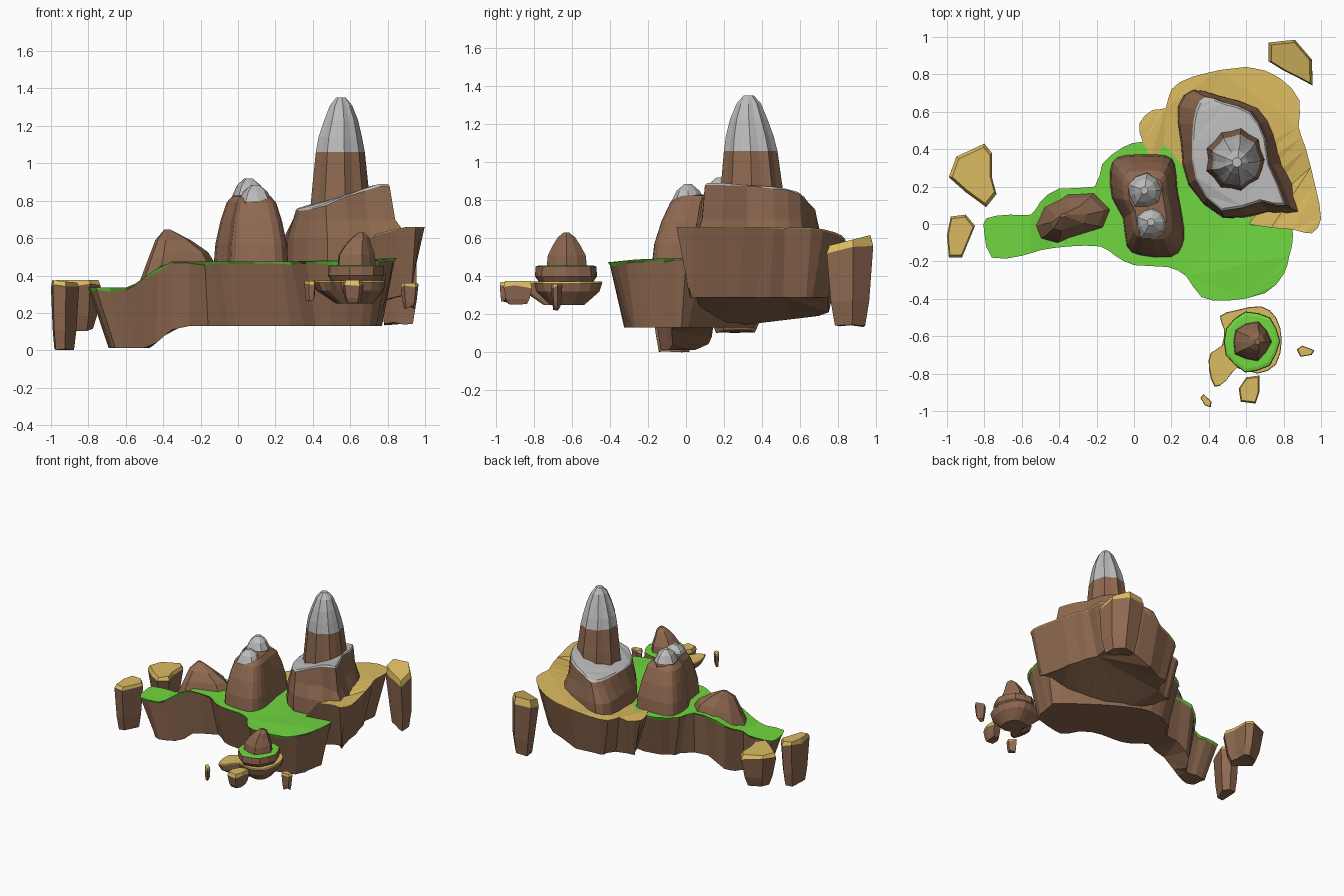
import bpy, bmesh, math, random
from mathutils import Vector

if "Cube" in bpy.data.objects:
    bpy.data.objects.remove(bpy.data.objects["Cube"])

random.seed(4)


def material(name, rgb):
    m = bpy.data.materials.new(name)
    m.diffuse_color = (*rgb, 1)
    m.use_nodes = True
    m.node_tree.nodes["Principled BSDF"].inputs["Base Color"].default_value = m.diffuse_color
    return m


ROCK = material("rock", (.27, .14, .08))
GRASS = material("grass", (.16, .68, .05))
SAND = material("sand", (.72, .50, .12))
SNOW = material("snow", (.50, .50, .50))
PALETTE = [ROCK, GRASS, SAND, SNOW]


def clamp(v):
    return max(0.0, min(1.0, v))


def jit(a):
    return random.uniform(-a, a)


def smooth(pts, steps=2):
    """Closed Catmull-Rom resampling of a plan outline."""
    out, n = [], len(pts)
    for i in range(n):
        a, b, c, d = (Vector(pts[(i + k) % n]) for k in (-1, 0, 1, 2))
        for s in range(steps):
            t = s / steps
            out.append(.5 * (2 * b + (c - a) * t + (2 * a - 5 * b + 4 * c - d) * t * t
                             + (3 * b - a - 3 * c + d) * t ** 3))
    return out


def inset(pts, amount):
    """Move each outline point inward; amount is a function of the point."""
    n = len(pts)
    area = sum(pts[i].cross(pts[(i + 1) % n]) for i in range(n))
    sign = 1 if area > 0 else -1
    out = []
    for i, p in enumerate(pts):
        t = (pts[(i + 1) % n] - pts[i - 1]).normalized()
        out.append(p + Vector((-t.y, t.x)) * sign * amount(p))
    return out


def scaled(pts, s, shift=(0, 0)):
    c = sum(pts, Vector((0, 0))) / len(pts)
    return [c + (p - c) * s + Vector(shift) for p in pts]


def mix(a, b, t):
    return [p.lerp(q, t) for p, q in zip(a, b)]


def lift(pts, z):
    return [(p.x, p.y, z(p) if callable(z) else z) for p in pts]


def loft(name, rings, mats):
    """Skin rings from bottom to top; mats = one per band, then the top cap."""
    bm = bmesh.new()
    rows = [[bm.verts.new(v) for v in r] for r in rings]
    n = len(rows[0])
    for k in range(len(rows) - 1):
        for i in range(n):
            j = (i + 1) % n
            f = bm.faces.new((rows[k][i], rows[k][j], rows[k + 1][j], rows[k + 1][i]))
            f.material_index = PALETTE.index(mats[k])
    caps = [bm.faces.new(rows[0][::-1]), bm.faces.new(rows[-1])]
    caps[1].material_index = PALETTE.index(mats[-1])
    bm.normal_update()
    bmesh.ops.triangulate(bm, faces=caps)
    if bm.calc_volume(signed=True) < 0:
        bmesh.ops.reverse_faces(bm, faces=bm.faces)
    bm.normal_update()
    me = bpy.data.meshes.new(name)
    bm.to_mesh(me)
    bm.free()
    for m in PALETTE:
        me.materials.append(m)
    ob = bpy.data.objects.new(name, me)
    bpy.context.collection.objects.link(ob)
    return ob


def peak(name, centre, levels, mats, sides=12, sx=1, sy=1, rib=.07):
    """Ribbed peak; levels = (radius, z, dx, dy)."""
    ribs = [1 + rib * (-1) ** i + jit(rib) for i in range(sides)]
    rings = []
    for r, z, dx, dy in levels:
        ring = []
        for i, k in enumerate(ribs):
            a = math.tau * i / sides
            ring.append(Vector((centre[0] + dx + r * k * sx * math.cos(a),
                                centre[1] + dy + r * k * sy * math.sin(a))))
        rings.append(lift(ring, z))
    return loft(name, rings, mats)


# Grassy main island with its low western tongue
meadow = smooth([(-.80, -.05), (-.79, .03), (-.66, .05), (-.55, .05), (-.50, .12), (-.40, .19),
                 (-.21, .20), (-.17, .32), (-.06, .41), (.05, .44), (.25, .42), (.5, .3), (.8, .08),
                 (.85, -.06), (.83, -.17), (.80, -.27), (.70, -.37), (.50, -.41), (.36, -.39),
                 (.28, -.28), (.18, -.23), (0, -.22), (-.10, -.17), (-.18, -.12), (-.35, -.12),
                 (-.5, -.14), (-.6, -.17), (-.76, -.18)])


def grass_z(p):
    return .475 - .14 * clamp((-.38 - p.x) / .2) + .02 * clamp((p.x - .7) / .15)


foot = inset(meadow, lambda p: (.09 if p.x > -.2 else .055) + jit(.012))
foot = [p + Vector((.07 * clamp((-.5 - p.x) / .15), 0)) for p in foot]
loft("meadow_island",
     [lift(foot, lambda p: .13 - .118 * clamp((-.33 - p.x) / .14)),
      lift(inset(meadow, lambda p: .012 + jit(.006)), lambda p: grass_z(p) - .016 + jit(.008)),
      lift(meadow, grass_z)],
     [ROCK, GRASS, GRASS])

# Sandy terrace climbing around the back to the east
terrace = smooth([(.05, .43), (.03, .54), (.10, .61), (.17, .62), (.20, .72), (.32, .79), (.6, .84),
                  (.78, .78), (.885, .66), (.88, .52), (.92, .4), (.97, .2), (1.0, .03), (.95, -.05),
                  (.85, -.03), (.6, .0), (.36, .1), (.15, .28)])


def sand_z(p):
    hidden = p.y < .4 - .6 * p.x + .2 and p.x < .7    # tucked under the mountain
    return .46 if hidden and p.x > .1 and p.y < .35 else .48 + .18 * clamp((p.x - .1) / .8)


def under_z(p):
    return min(.29, .132 + .17 * clamp((p.x - .42) / .43) + .06 * clamp((p.y - .2) / .5))


loft("sand_terrace",
     [lift(inset(terrace, lambda p: .085 + jit(.012)), under_z),
      lift(inset(terrace, lambda p: .004 + jit(.003)), lambda p: sand_z(p) - .006),
      lift(terrace, sand_z)],
     [ROCK, SAND, SAND])

# Main mountain: broad cliff with a snowy shelf
base = smooth([(.23, .63), (.31, .72), (.45, .69), (.67, .62), (.76, .48), (.80, .32), (.93, .04),
               (.72, .06), (.48, .03), (.29, .21), (.25, .42)])
shelf = smooth([(.33, .61), (.38, .68), (.48, .65), (.62, .60), (.70, .46), (.72, .32), (.81, .10),
                (.68, .12), (.47, .07), (.33, .24), (.31, .45)])


def shelf_z(p):
    return .76 + .13 * clamp((p.x - .40) / .34)


loft("mountain_shelf",
     [lift(base, .45), lift(mix(base, shelf, .15), .60), lift(mix(base, shelf, .75), .70),
      lift(shelf, lambda p: shelf_z(p) - .012 + jit(.006)),
      lift(scaled(shelf, .96), shelf_z)],
     [ROCK, ROCK, ROCK, SNOW, SNOW])
peak("main_peak", (.545, .345),
     [(.165, .74, 0, 0), (.152, .88, 0, 0), (.133, 1.06, 0, -.005), (.118, 1.14, 0, -.01),
      (.092, 1.23, .005, -.015), (.06, 1.31, .005, -.015), (.025, 1.352, .005, -.015)],
     [ROCK, ROCK, SNOW, SNOW, SNOW, SNOW, SNOW], sides=18, sx=.97, sy=1.03, rib=.035)

# Twin hill: one boxy body carrying two snow tips
body = smooth([(-.13, .29), (-.09, .36), (.02, .375), (.17, .37), (.22, .32), (.235, .18), (.27, -.02),
               (.26, -.12), (.20, -.18), (.03, -.17), (-.04, -.12), (-.06, .03), (-.12, .14)])
loft("twin_hill",
     [lift(scaled(body, s), z) for s, z in ((1, .44), (.95, .57), (.82, .69), (.66, .79), (.5, .825),
                                            (.2, .83))], [ROCK] * 6)
for name, c, drop in (("snow_tip_north", (.055, .18), 0), ("snow_tip_south", (.09, .01), .035)):
    peak(name, c, [(.098, .76 - drop, 0, 0), (.09, .83 - drop, 0, 0), (.062, .885 - drop, 0, 0),
                   (.02, .92 - drop, 0, 0)], [ROCK] + [SNOW] * 3, sides=9, rib=.05)

# Bare western hill
west = smooth([(-.53, -.01), (-.48, .09), (-.355, .16), (-.21, .17), (-.12, .08), (-.16, -.02),
               (-.29, -.06), (-.41, -.10), (-.50, -.08)], 1)
loft("west_hill",
     [lift(west, lambda p: .34 + .12 * clamp((p.x + .55) / .15)),
      lift(scaled(west, .82), lambda p: .525 - .08 * clamp((-.38 - p.x) / .12)),
      lift(scaled(west, .46, (-.015, 0)), .59), lift(scaled(west, .08, (-.04, .02)), .645)],
     [ROCK] * 4)

# Small satellite island: sand plate, grassy step, rock mound
plate = smooth([(.46, -.49), (.55, -.46), (.68, -.44), (.76, -.50), (.79, -.62), (.76, -.75),
                (.66, -.80), (.55, -.77), (.49, -.84), (.43, -.87), (.40, -.77), (.41, -.69),
                (.47, -.65), (.48, -.56)])
hub = Vector((.65, -.63))
loft("islet_plate",
     [lift([hub + (p - hub) * .5 for p in plate], .25),
      lift([hub + (p - hub) * .92 for p in plate], .32),
      lift(plate, .366), lift([hub + (p - hub) * .98 for p in plate], .374)],
     [ROCK, ROCK, SAND, SAND])
peak("islet_step", (.63, -.63), [(.125, .35, 0, 0), (.16, .40, 0, 0), (.157, .452, 0, 0), (.14, .457, 0, 0)],
     [ROCK, ROCK, GRASS, GRASS][:1] + [ROCK, GRASS, GRASS], sides=14, sx=.94, rib=.03)
peak("islet_mound", (.63, -.63),
     [(.105, .44, 0, 0), (.098, .51, 0, 0), (.07, .565, .01, 0), (.045, .605, .025, 0), (.015, .63, .03, 0)],
     [ROCK] * 5, sides=10, rib=.05)


# Floating sand-topped rocks
def floating_rock(name, pts, zb, zt, shrink=.6, tilt=(0, 0), cap=.03, shift=(0, 0)):
    o = smooth(pts, 1)
    c = sum(o, Vector((0, 0))) / len(o)

    def top(d):
        return lambda p: zt - d + (p - c).dot(Vector(tilt))
    loft(name, [lift(scaled(o, shrink, shift), lambda p: zb + random.uniform(0, .02)),
                lift(scaled(o, .5 + shrink * .5, shift), zb + (zt - zb) * .3),
                lift(o, lambda p: top(cap)(p) + jit(.012)), lift(scaled(o, .88), top(0))],
         [ROCK, ROCK, SAND, SAND])


floating_rock("rock_northeast", [(.72, .97), (.86, .985), (.95, .88), (.955, .74), (.88, .78), (.80, .82),
                                 (.72, .87)], .13, .59, .65, (0, .25), .05, (.02, 0))
floating_rock("rock_northwest", [(-.99, .25), (-.95, .36), (-.80, .43), (-.76, .38), (-.76, .25),
                                 (-.735, .16), (-.79, .09), (-.90, .17)], .10, .375, .6)
floating_rock("rock_west", [(-1, -.06), (-.98, .04), (-.90, .05), (-.85, -.01), (-.92, -.18),
                            (-.99, -.18)], 0, .37, .7, (-.1, 0))
floating_rock("rock_south", [(.57, -.95), (.56, -.88), (.60, -.82), (.67, -.81), (.67, -.90),
                             (.65, -.96)], .24, .375, .65)
floating_rock("rock_south_small", [(.355, -.93), (.37, -.91), (.415, -.95), (.41, -.98), (.38, -.97)],
              .26, .37, .7, (0, 0), .015)
floating_rock("rock_southeast", [(.87, -.67), (.90, -.65), (.965, -.675), (.95, -.70), (.89, -.71)],
              .22, .36, .6, (0, 0), .015)
